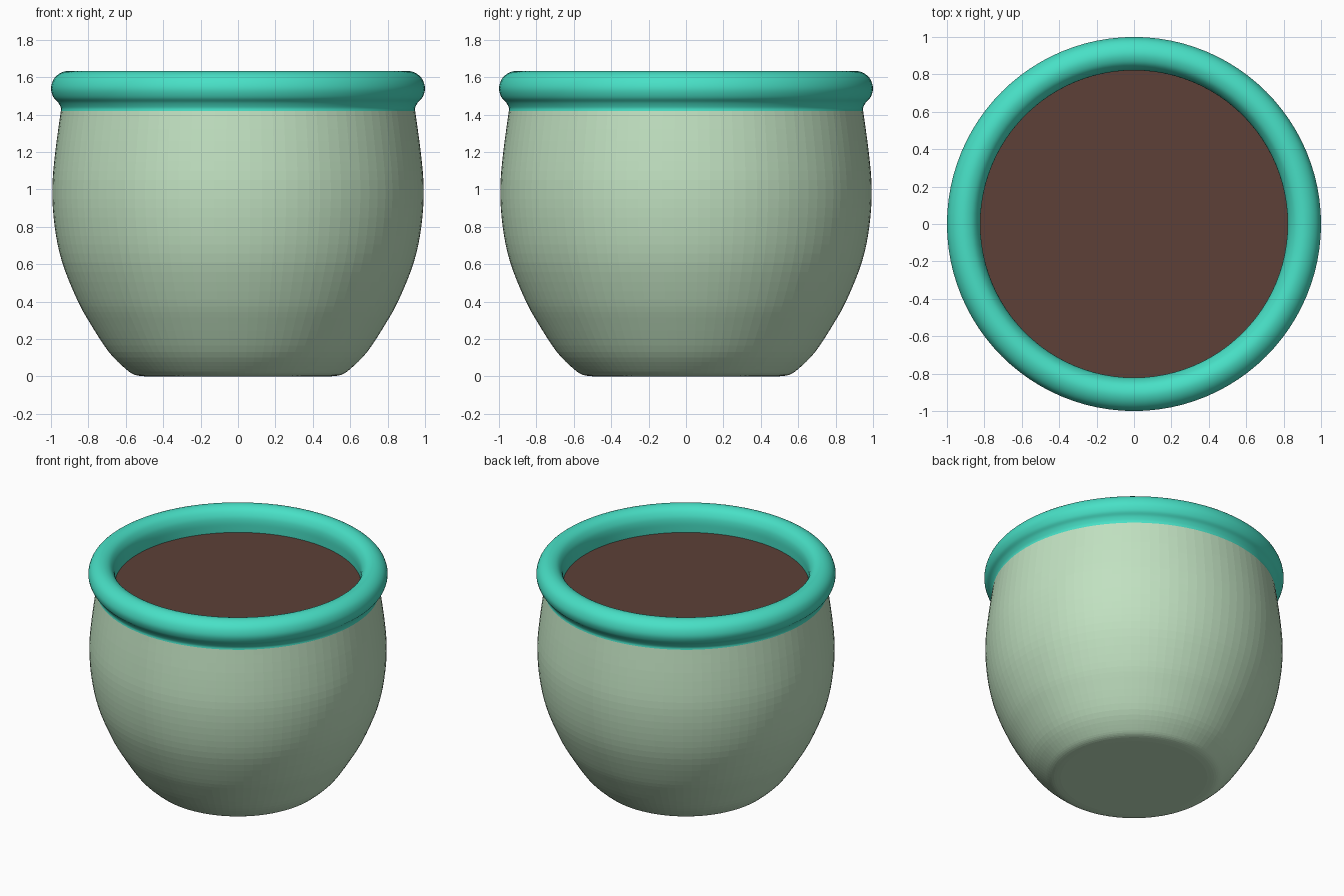
import bpy, math

if "Cube" in bpy.data.objects:
    bpy.data.objects.remove(bpy.data.objects["Cube"])

SEGMENTS = 96


def srgb(r, g, b):
    lin = [(c / 255 / 12.92) if c <= 10 else ((c / 255 + 0.055) / 1.055) ** 2.4 for c in (r, g, b)]
    return (*lin, 1.0)


def material(name, rgb):
    m = bpy.data.materials.new(name)
    m.diffuse_color = srgb(*rgb)
    m.use_nodes = True
    m.node_tree.nodes["Principled BSDF"].inputs["Base Color"].default_value = m.diffuse_color
    return m


def spline(points, steps):
    """Catmull-Rom curve through the profile points."""
    p = [points[0]] + points + [points[-1]]
    out = []
    for i in range(1, len(p) - 2):
        a, b, c, d = p[i - 1:i + 3]
        for k in range(steps):
            t = k / steps
            out.append(tuple(0.5 * (2 * b[j] + (c[j] - a[j]) * t
                                    + (2 * a[j] - 5 * b[j] + 4 * c[j] - d[j]) * t ** 2
                                    + (3 * b[j] - a[j] - 3 * c[j] + d[j]) * t ** 3) for j in (0, 1)))
    return out + [points[-1]]


def lathe(name, profile, mat, cap_start=False, smooth=True):
    """Spin an (r, z) profile around the z axis."""
    n = SEGMENTS
    verts = [(r * math.cos(2 * math.pi * s / n), r * math.sin(2 * math.pi * s / n), z)
             for r, z in profile for s in range(n)]
    faces = [(i * n + s, i * n + (s + 1) % n, (i + 1) * n + (s + 1) % n, (i + 1) * n + s)
             for i in range(len(profile) - 1) for s in range(n)]
    if cap_start:
        faces.append(tuple(reversed(range(n))))
    me = bpy.data.meshes.new(name)
    me.from_pydata(verts, [], faces)
    me.materials.append(mat)
    me.polygons.foreach_set("use_smooth", [smooth] * len(faces))
    ob = bpy.data.objects.new(name, me)
    bpy.context.collection.objects.link(ob)
    return ob


glaze = material("pale green", (193, 225, 193))
teal = material("turquoise", (72, 224, 198))
earth = material("soil brown", (93, 64, 55))

# Rounded bowl with a flat base
body = [(0.49, 0.0), (0.55, 0.008), (0.60, 0.04), (0.69, 0.13), (0.79, 0.283), (0.86, 0.41),
        (0.94, 0.61), (0.98, 0.80), (0.993, 1.0), (0.977, 1.2), (0.947, 1.42)]
lathe("pot_body", spline(body, 4), glaze, cap_start=True, smooth=False)

# Rolled rim: flared neck, round lip, straight inner wall
rim = [(0.947, 1.42), (0.947, 1.437), (0.962, 1.465), (0.987, 1.493), (1.0, 1.54), (0.985, 1.59),
       (0.95, 1.622), (0.905, 1.633), (0.86, 1.617), (0.832, 1.58), (0.822, 1.54),
       (0.822, 1.49), (0.824, 1.44)]
lathe("pot_rim", spline(rim, 4), teal)

# Soil filling the pot
lathe("soil", [(0.825, 1.46), (0.825, 1.44)], earth, cap_start=True, smooth=False)
soil = bpy.data.objects["soil"].data
soil.flip_normals()
